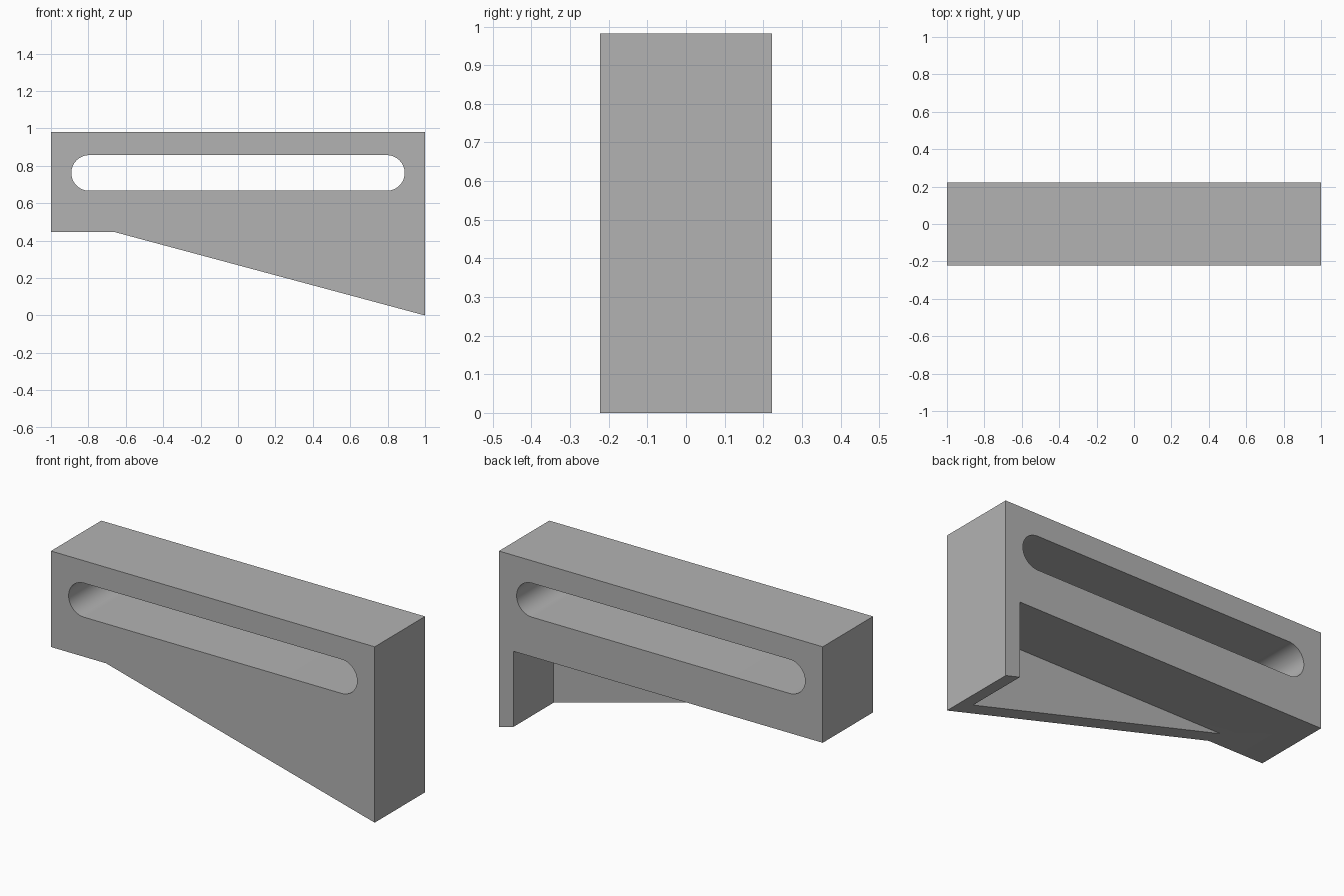
import bpy
import bmesh
from math import cos, sin, pi, radians

if "Cube" in bpy.data.objects:
    bpy.data.objects.remove(bpy.data.objects["Cube"], do_unlink=True)

HALF_DEPTH = 0.222
TOP = 0.982
BEAM_BOTTOM = 0.446
WALL = 0.09
BEND_X = -0.66

grey = bpy.data.materials.new("plain grey")
grey.use_nodes = True
grey.diffuse_color = (0.45, 0.45, 0.45, 1)
grey.node_tree.nodes["Principled BSDF"].inputs["Base Color"].default_value = (0.45, 0.45, 0.45, 1)


def prism(name, outline, y0, y1):
    """Extrude an x-z outline from y0 to y1."""
    bm = bmesh.new()
    front = [bm.verts.new((x, y0, z)) for x, z in outline]
    back = [bm.verts.new((x, y1, z)) for x, z in outline]
    bm.faces.new(front)
    bm.faces.new(back[::-1])
    for i in range(len(outline)):
        j = (i + 1) % len(outline)
        bm.faces.new((front[j], front[i], back[i], back[j]))
    bmesh.ops.recalc_face_normals(bm, faces=bm.faces)
    mesh = bpy.data.meshes.new(name)
    bm.to_mesh(mesh)
    bm.free()
    mesh.materials.append(grey)
    obj = bpy.data.objects.new(name, mesh)
    bpy.context.collection.objects.link(obj)
    return obj


def cut(target, cutter):
    """Subtract the cutter, then remove it."""
    cutter.hide_render = True
    mod = target.modifiers.new(cutter.name, "BOOLEAN")
    mod.operation = "DIFFERENCE"
    mod.solver = "EXACT"
    mod.object = cutter
    bpy.ops.object.select_all(action="DESELECT")
    bpy.context.view_layer.objects.active = target
    target.select_set(True)
    bpy.ops.object.modifier_apply(modifier=mod.name)
    bpy.data.objects.remove(cutter, do_unlink=True)


# Bracket body: straight beam with a sloping underside
bracket = prism("slotted_bracket",
                [(-1, TOP), (-1, BEAM_BOTTOM), (BEND_X, BEAM_BOTTOM), (1, 0), (1, TOP)],
                -HALF_DEPTH, HALF_DEPTH)

# Rear pocket leaves a thin front web and an end wall
pocket = prism("pocket_cutter",
               [(BEND_X, BEAM_BOTTOM), (BEND_X, -0.2), (1 - WALL, -0.2), (1 - WALL, BEAM_BOTTOM)],
               -HALF_DEPTH + WALL, HALF_DEPTH + 0.1)
cut(bracket, pocket)

# Long round-ended slot through the beam
SLOT_Z, RADIUS, CENTRE_X, STEPS = 0.762, 0.095, 0.796, 32
slot_outline = []
for side, start in ((1, -pi / 2), (-1, pi / 2)):
    for i in range(STEPS + 1):
        a = start + pi * i / STEPS
        slot_outline.append((side * CENTRE_X + RADIUS * cos(a), SLOT_Z + RADIUS * sin(a)))
cut(bracket, prism("slot_cutter", slot_outline, -0.4, 0.4))

bpy.ops.object.shade_smooth_by_angle(angle=radians(30))
